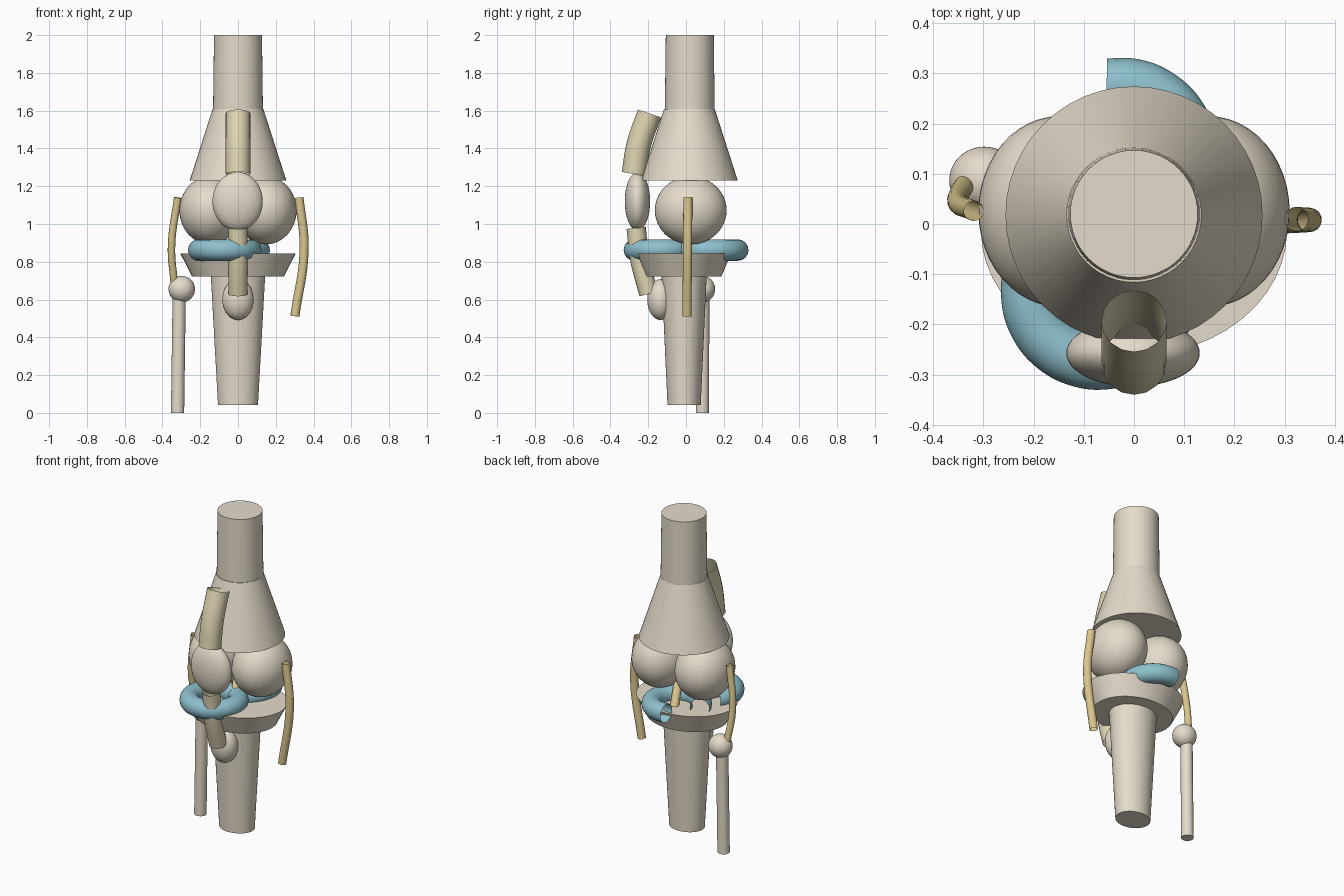
import bpy
from math import radians, cos, sin
from mathutils import Vector

if "Cube" in bpy.data.objects:
    bpy.data.objects.remove(bpy.data.objects["Cube"])


def material(name, rgb):
    m = bpy.data.materials.new(name)
    m.diffuse_color = (*rgb, 1)
    m.use_nodes = True
    m.node_tree.nodes["Principled BSDF"].inputs["Base Color"].default_value = m.diffuse_color
    return m


BONE = material("bone", (0.78, 0.71, 0.59))
TENDON = material("tendon", (0.74, 0.67, 0.45))
LIGAMENT = material("ligament", (0.70, 0.57, 0.27))
CARTILAGE = material("cartilage", (0.27, 0.53, 0.61))


def finish(name, mat):
    ob = bpy.context.object
    ob.name = name
    ob.data.materials.append(mat)
    bpy.ops.object.shade_smooth_by_angle(angle=radians(40))
    return ob


def ball(name, loc, radii):
    bpy.ops.mesh.primitive_uv_sphere_add(segments=48, ring_count=24, radius=1, location=loc)
    bpy.context.object.scale = radii
    return finish(name, BONE)


def shaft(name, bottom, top, r_bottom, r_top, y_scale=1.0):
    a, b = Vector(bottom), Vector(top)
    bpy.ops.mesh.primitive_cone_add(vertices=48, radius1=r_bottom, radius2=r_top,
                                    depth=(b - a).length, location=(a + b) / 2)
    ob = bpy.context.object
    ob.scale.y = y_scale
    ob.rotation_euler = (b - a).to_track_quat('Z', 'Y').to_euler() if a.xy != b.xy else (0, 0, 0)
    return finish(name, BONE)


def tube(name, points, radius, mat):
    """Open-ended round tube along a smooth path."""
    cu = bpy.data.curves.new(name, 'CURVE')
    cu.dimensions = '3D'
    cu.bevel_depth = radius
    cu.bevel_resolution = 6
    cu.resolution_u = 12
    sp = cu.splines.new('BEZIER')
    sp.bezier_points.add(len(points) - 1)
    for bp, p in zip(sp.bezier_points, points):
        bp.co = p
        bp.handle_left_type = bp.handle_right_type = 'AUTO'
    ob = bpy.data.objects.new(name, cu)
    bpy.context.collection.objects.link(ob)
    cu.materials.append(mat)
    return ob


def meniscus(name, cx, cy, r, start, end):
    n = 12
    angles = [radians(start + (end - start) * i / n) for i in range(n + 1)]
    return tube(name, [(cx + r * cos(a), cy + r * sin(a), 0.862) for a in angles], 0.057, CARTILAGE)


# Femur: shaft, flare and the two condyles
shaft("femur_shaft", (0, 0.02, 1.6), (0, 0.02, 2.0), 0.132, 0.127)
shaft("femur_flare", (0, 0.018, 1.23), (0, 0.018, 1.61), 0.256, 0.134)
for side, label in ((-1, "lateral"), (1, "medial")):
    ball(label + "_condyle", (side * 0.148, 0.025, 1.072), (0.162, 0.19, 0.18))

# Kneecap
ball("patella", (-0.002, -0.257, 1.12), (0.133, 0.067, 0.155))

# Tibia: plateau, shaft and front bump
shaft("tibial_plateau", (0, -0.012, 0.722), (0, -0.012, 0.843), 0.243, 0.305, 0.82)
shaft("tibia_shaft", (0, -0.01, 0.043), (0, -0.01, 0.73), 0.106, 0.144, 0.83)
ball("tibial_tuberosity", (0, -0.135, 0.6), (0.083, 0.07, 0.108))

# Fibula
shaft("fibula_shaft", (-0.32, 0.087, 0.0), (-0.311, 0.089, 0.65), 0.035, 0.035)
ball("fibula_head", (-0.298, 0.087, 0.655), (0.07, 0.067, 0.07))

# Menisci: C-shaped cartilage tubes
meniscus("front_meniscus", -0.07, -0.135, 0.138, 140, 410)
meniscus("back_meniscus", -0.03, 0.133, 0.142, 100, -170)

# Tendon above the kneecap and ligament below it
tube("quadriceps_tendon", [(0, -0.193, 1.585), (0, -0.25, 1.42), (0, -0.276, 1.265)], 0.065, TENDON)
tube("patellar_ligament", [(0, -0.264, 0.98), (0, -0.244, 0.81), (0, -0.197, 0.63)], 0.051, TENDON)

# Side and crossing ligaments
tube("lateral_ligament", [(-0.319, 0.026, 1.14), (-0.352, 0.045, 0.88), (-0.337, 0.08, 0.68)], 0.02, LIGAMENT)
tube("medial_ligament", [(0.323, 0.01, 1.14), (0.35, 0.008, 0.87), (0.301, 0.005, 0.512)], 0.024, LIGAMENT)
tube("anterior_cruciate", [(-0.06, 0.1, 1.05), (-0.02, 0.02, 0.94), (0.03, -0.08, 0.83)], 0.025, LIGAMENT)
tube("posterior_cruciate", [(0.05, -0.05, 1.05), (0.025, 0.04, 0.94), (-0.01, 0.13, 0.83)], 0.025, LIGAMENT)
